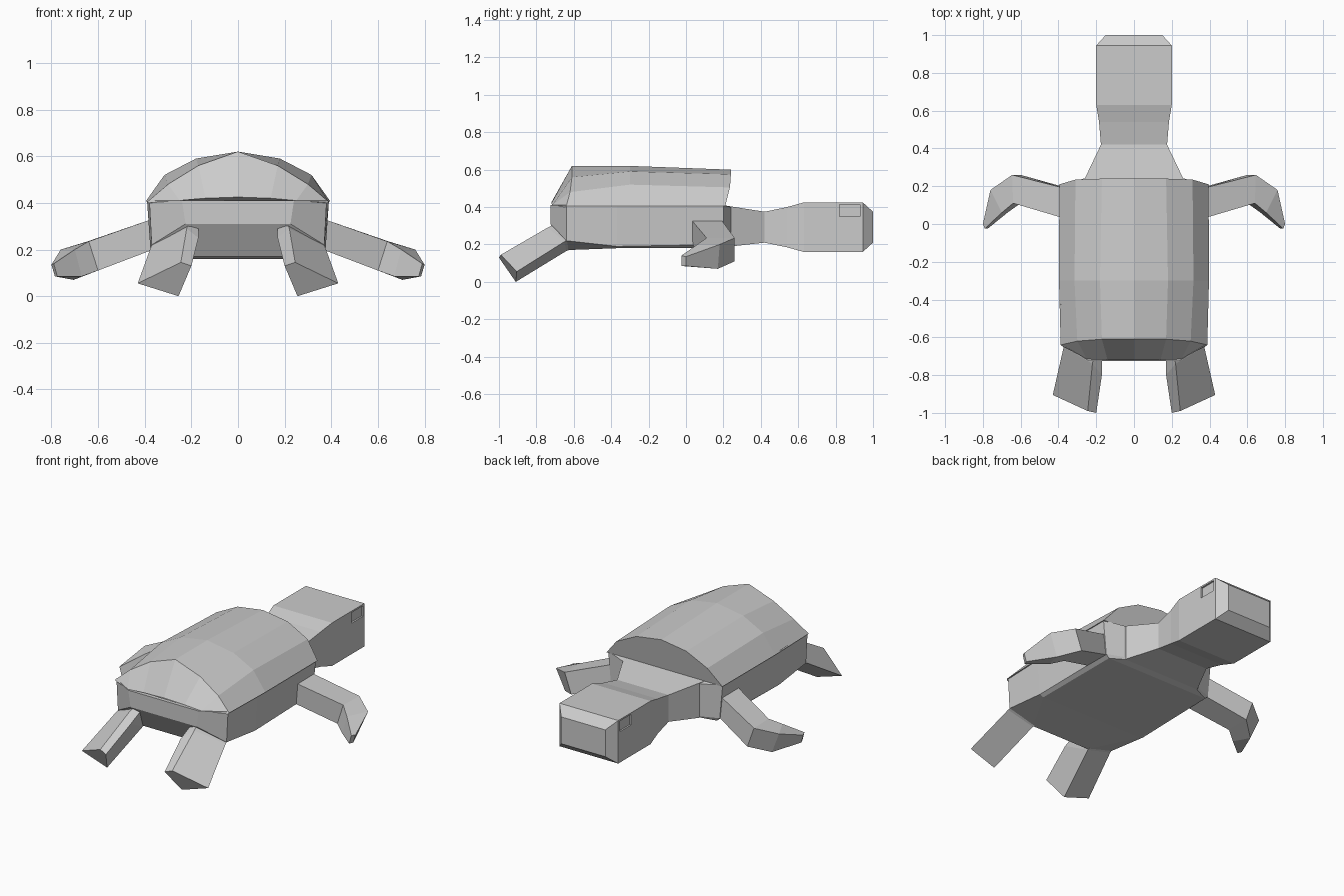
import bpy
import bmesh
from mathutils import Vector

cube = bpy.data.objects.get("Cube")
if cube:
    bpy.data.objects.remove(cube, do_unlink=True)

grey = bpy.data.materials.new("plain grey")
grey.use_nodes = True
grey.diffuse_color = (0.6, 0.6, 0.6, 1)
grey.node_tree.nodes["Principled BSDF"].inputs["Base Color"].default_value = (0.6, 0.6, 0.6, 1)


def loft(name, rings):
    """Skin a row of equal-sized point rings and cap both ends."""
    bm = bmesh.new()
    rows = [[bm.verts.new(p) for p in ring] for ring in rings]
    count = len(rows[0])
    for a, b in zip(rows, rows[1:]):
        for i in range(count):
            j = (i + 1) % count
            bm.faces.new((a[i], a[j], b[j], b[i]))
    bm.faces.new(rows[0])
    bm.faces.new(rows[-1])
    bmesh.ops.recalc_face_normals(bm, faces=bm.faces)
    mesh = bpy.data.meshes.new(name)
    bm.to_mesh(mesh)
    bm.free()
    mesh.materials.append(grey)
    obj = bpy.data.objects.new(name, mesh)
    bpy.context.collection.objects.link(obj)
    return obj


def mirrored(half):
    """Close a half section, listed from top to bottom, across x = 0."""
    return half + [(-x, y, z) for x, y, z in reversed(half) if x > 0]


def section(y, half):
    return mirrored([(x, y, z) for x, z in half])


def box_ring(y, half_width, low, high):
    return section(y, [(half_width, high), (half_width, low)])


def pair(name, rings):
    for side, sign in (("left", 1), ("right", -1)):
        loft(f"{side}_{name}", [[(sign * x, y, z) for x, y, z in r] for r in rings])


# Domed shell with a sloping rear skirt
loft("shell", [
    mirrored([(0, 0.24, 0.6), (0.17, 0.24, 0.575), (0.31, 0.235, 0.505), (0.395, 0.21, 0.405)]),
    section(-0.3, [(0, 0.62), (0.18, 0.59), (0.315, 0.52), (0.397, 0.405)]),
    mirrored([(0, -0.61, 0.62), (0.17, -0.61, 0.56), (0.3, -0.62, 0.48), (0.388, -0.64, 0.405)]),
    mirrored([(0, -0.72, 0.425), (0.14, -0.72, 0.42), (0.25, -0.715, 0.41), (0.384, -0.645, 0.4)]),
])

# Flat-bottomed body, tucked up between the hind legs
loft("body", [
    section(0.24, [(0.27, 0.4), (0.27, 0.2), (0.25, 0.19)]),
    section(0.2, [(0.39, 0.41), (0.37, 0.2), (0.35, 0.18)]),
    section(-0.37, [(0.39, 0.41), (0.375, 0.19), (0.35, 0.18)]),
    section(-0.64, [(0.38, 0.41), (0.37, 0.22), (0.2, 0.17)]),
    section(-0.725, [(0.24, 0.41), (0.225, 0.31), (0.18, 0.31)]),
])

# Neck and blocky head in one piece
head = loft("neck_and_head", [
    box_ring(0.2, 0.28, 0.185, 0.41),
    box_ring(0.42, 0.175, 0.21, 0.375),
    box_ring(0.54, 0.185, 0.185, 0.4),
    box_ring(0.63, 0.2, 0.16, 0.425),
    box_ring(0.945, 0.2, 0.16, 0.425),
    box_ring(1.0, 0.15, 0.21, 0.375),
])

# Shallow square eye sockets
for sign in (1, -1):
    xs = (sign * 0.19, sign * 0.23)
    cutter = loft("eye_cutter", [
        [(x, 0.82, 0.35), (x, 0.93, 0.35), (x, 0.93, 0.415), (x, 0.82, 0.415)] for x in xs])
    cutter.hide_render = True
    cut = head.modifiers.new("eye socket", "BOOLEAN")
    cut.operation = "DIFFERENCE"
    cut.solver = "EXACT"
    cut.object = cutter
    bpy.context.view_layer.objects.active = head
    bpy.ops.object.modifier_apply(modifier=cut.name)
    bpy.data.objects.remove(cutter, do_unlink=True)

# Front flippers: shoulder, elbow, wrist, tip
pair("front_flipper", [
    [(0.37, 0.19, 0.33), (0.35, 0.19, 0.205), (0.35, 0.03, 0.205), (0.37, 0.03, 0.33)],
    [(0.645, 0.26, 0.235), (0.6, 0.26, 0.11), (0.6, 0.11, 0.11), (0.64, 0.11, 0.235)],
    [(0.76, 0.18, 0.2), (0.705, 0.17, 0.07), (0.67, 0.06, 0.085), (0.7, 0.06, 0.2)],
    [(0.8, 0, 0.135), (0.785, 0, 0.085), (0.775, -0.025, 0.085), (0.79, -0.025, 0.14)],
])

# Hind legs: hip, foot
pair("hind_leg", [
    [(0.21, -0.69, 0.315), (0.17, -0.69, 0.3), (0.2, -0.61, 0.175), (0.365, -0.62, 0.225)],
    [(0.22, -0.74, 0.29), (0.17, -0.8, 0.25), (0.2, -0.64, 0.165), (0.372, -0.65, 0.215)],
    [(0.245, -0.99, 0.145), (0.2, -1.0, 0.13), (0.255, -0.91, 0), (0.43, -0.905, 0.055)],
])
